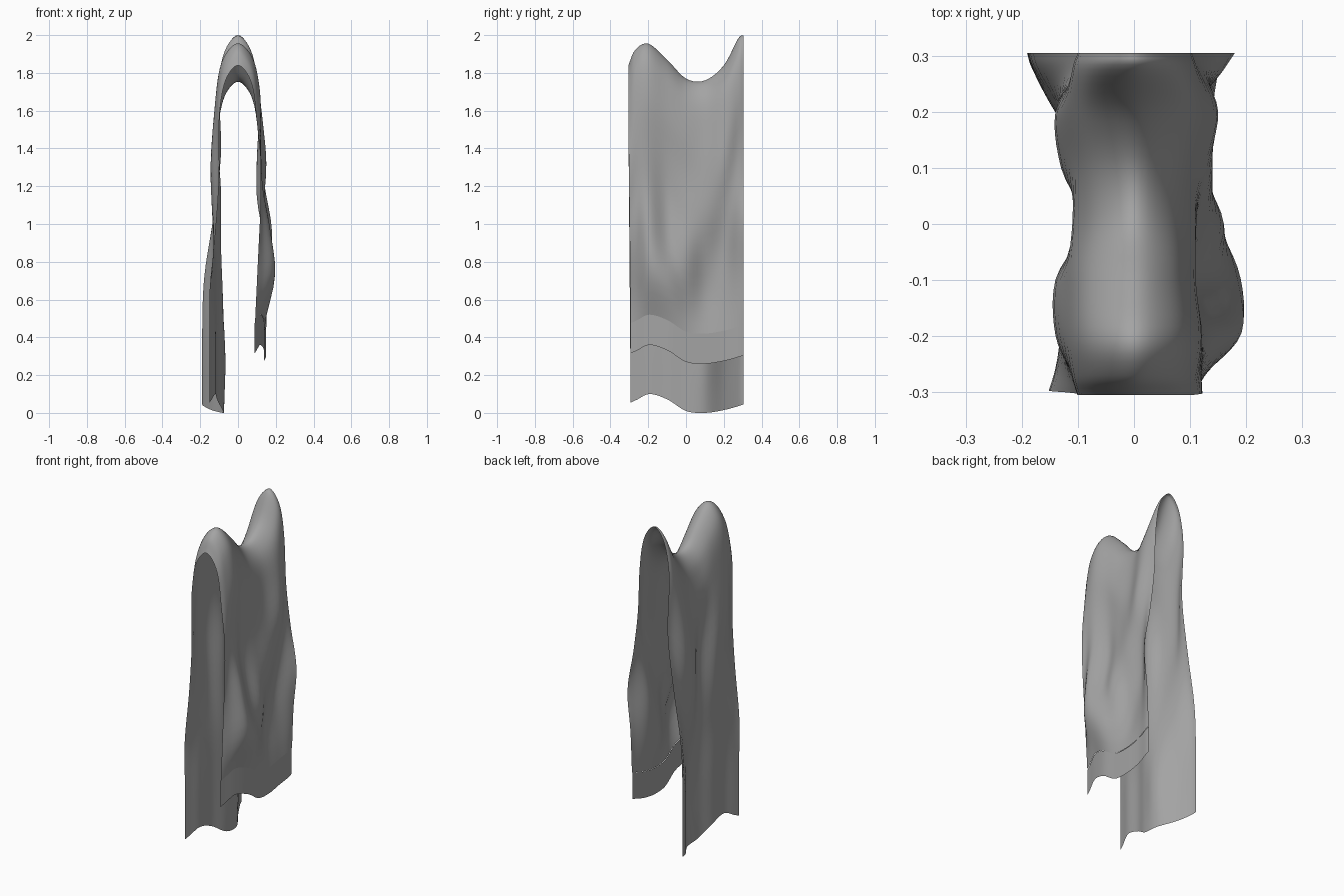
import bpy
import bmesh
from mathutils import Vector

cube = bpy.data.objects.get("Cube")
if cube:
    bpy.data.objects.remove(cube)

# One flat cloth colour
cloth = bpy.data.materials.new("grey_cloth")
cloth.use_nodes = True
cloth.diffuse_color = (0.37, 0.37, 0.37, 1)
cloth.node_tree.nodes["Principled BSDF"].inputs["Base Color"].default_value = cloth.diffuse_color

# Stations from the front edge to the back edge, closer together at the rims
STATIONS = [-0.305, -0.27, -0.2, -0.1, 0, 0.1, 0.2, 0.275, 0.305]
CREST = [1.84, 1.92, 1.955, 1.87, 1.77, 1.76, 1.84, 1.98, 2.0]
WAVE = [0.055, 0.07, 0.10, 0.07, 0.01, 0, 0.015, 0.035, 0.045]

# Sideways reach of the folds in hundredths, shoulder row first
SHORT_FOLDS = [
    [10, 11, 12, 11, 11, 11, 13, 11, 10],
    [12, 12, 12, 10, 11, 13, 15, 12, 11],
    [12, 12, 13, 10, 13, 14, 13, 14, 14],
    [11, 13, 17, 14, 16, 12, 11, 16, 18],
    [10, 13, 19, 19, 15, 11, 12, 15, 16],
    [9, 10, 12, 14, 14, 14, 14, 15, 15],
]
LONG_FOLDS = [
    [10, 11, 12, 12, 11, 11, 12, 11, 10],
    [10, 11, 14, 14, 9, 13, 14, 10, 9],
    [12, 12, 13, 13, 9, 12, 13, 13, 13],
    [15, 14, 13, 11, 8, 9, 13, 17, 18],
    [15, 14, 12, 11, 8, 7, 14, 18, 19],
    [15, 14, 12, 11, 8, 8, 14, 18, 19],
]
SHOULDER_DROP = 0.3
ARCH = [(0.46, 0.04), (0.8, 0.13)]


def spline(points, steps):
    """Smooth curve through evenly weighted points."""
    ends = [2 * points[0] - points[1]] + points + [2 * points[-1] - points[-2]]
    out = []
    for a, b, c, d in zip(ends, ends[1:], ends[2:], ends[3:]):
        for i in range(steps):
            t = i / steps
            out.append(b + 0.5 * t * ((c - a) + t * ((2 * a - 5 * b + 4 * c - d)
                       + t * (3 * (b - c) + d - a))))
    return out + [points[-1]]


def half_profile(col, folds, side, bottom):
    """Control points from just beside the crest down to the lower end."""
    y, crest = STATIONS[col], CREST[col]
    reach = [row[col] / 100 for row in folds]
    pts = [Vector((side * f * reach[0], y, crest - d)) for f, d in ARCH]
    top, low = crest - SHOULDER_DROP, bottom + WAVE[col]
    for i, x in enumerate(reach):
        t = i / (len(reach) - 1)
        # The front rim draws in slightly towards the bottom
        pts.append(Vector((side * x, y - min(y, 0) * 0.04 * t, top + (low - top) * t)))
    return pts


def make_sheet(name, lines):
    """Skin a grid of control lines, smoothing in both directions."""
    lines = [spline(line, 4) if len(line) > 2 else line for line in lines]
    grid = list(zip(*[spline(list(row), 5) for row in zip(*lines)]))
    bm = bmesh.new()
    verts = [[bm.verts.new(p) for p in line] for line in grid]
    for a, b in zip(verts, verts[1:]):
        for i in range(len(a) - 1):
            bm.faces.new((a[i], b[i], b[i + 1], a[i + 1])).smooth = True
    mesh = bpy.data.meshes.new(name)
    bm.normal_update()
    bm.to_mesh(mesh)
    bm.free()
    mesh.materials.append(cloth)
    obj = bpy.data.objects.new(name, mesh)
    bpy.context.collection.objects.link(obj)


# Draped sheet: long fall on one side, over the crest, short fall on the other
HEM_LINE = 0.42
drape, hem = [], []
for col, y in enumerate(STATIONS):
    long_side = half_profile(col, LONG_FOLDS, -1, 0)
    short_side = half_profile(col, SHORT_FOLDS, 1, HEM_LINE)
    drape.append(long_side[::-1] + [Vector((0, y, CREST[col]))] + short_side)
    # Straight hem band hanging from the end of the short fall
    end = short_side[-1] - Vector((0.002, 0, 0))
    hem.append([end, end - Vector((0, 0, 0.16))])
make_sheet("draped_cloth", drape)
make_sheet("hem_band", hem)
